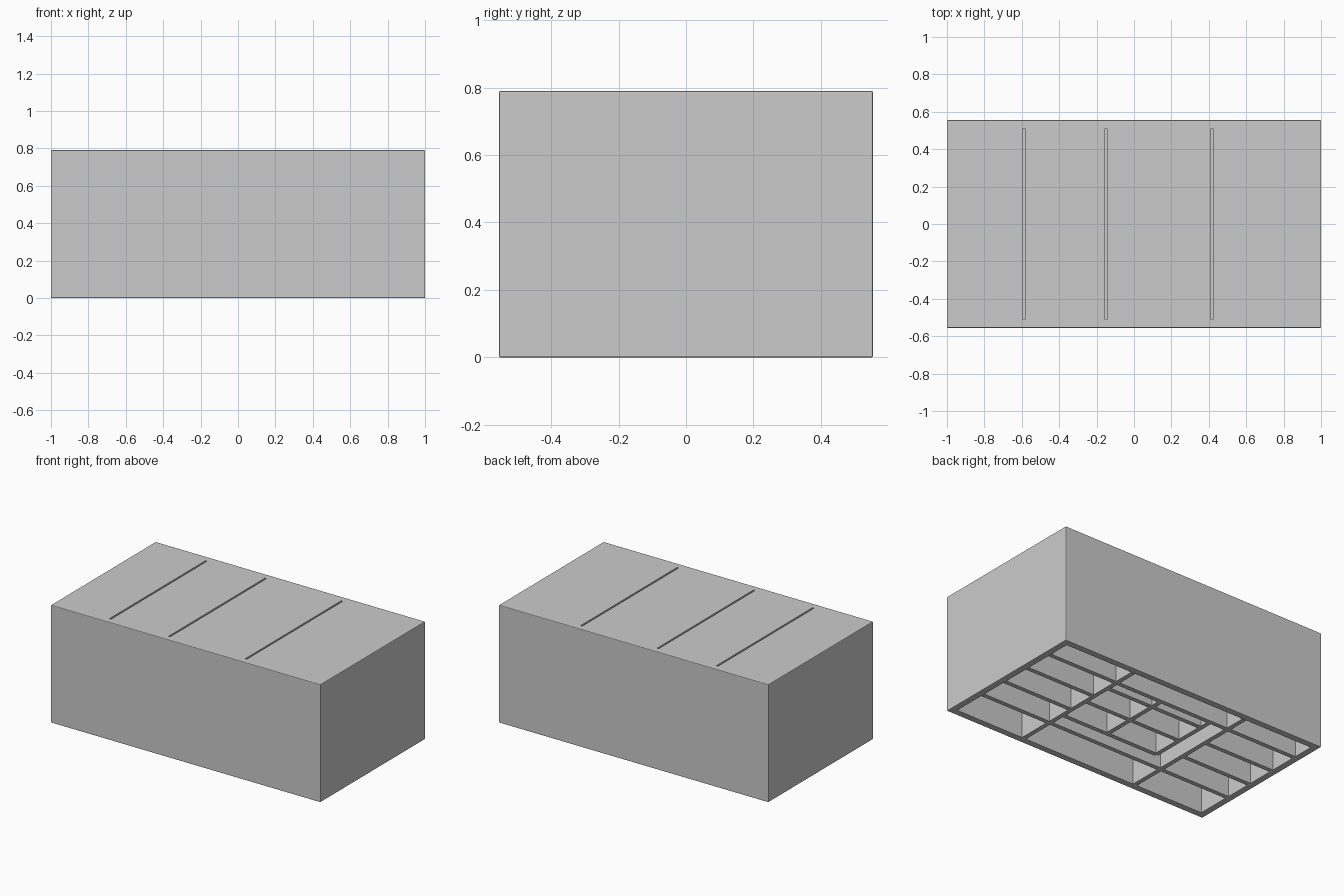
import bpy

if "Cube" in bpy.data.objects:
    bpy.data.objects.remove(bpy.data.objects["Cube"])

W, D, H = 2.0, 1.11, 0.79
X, Y = W / 2, D / 2
WALL, T = 0.045, 0.03


def box(name, x0, x1, y0, y1, z0, z1, bevel=0.0):
    bpy.ops.mesh.primitive_cube_add(size=1, location=((x0 + x1) / 2, (y0 + y1) / 2, (z0 + z1) / 2))
    ob = bpy.context.object
    ob.name = name
    ob.scale = (x1 - x0, y1 - y0, z1 - z0)
    bpy.ops.object.transform_apply(location=False, rotation=False, scale=True)
    if bevel:
        m = ob.modifiers.new("edge", "BEVEL")
        m.width, m.segments = bevel, 2
    return ob


# Outer case walls, open side facing down
for s, n in ((-1, "left"), (1, "right")):
    a, b = sorted((s * X, s * (X - WALL)))
    box(n + "_side", a, b, -Y, Y, 0, H, 0.004)
for s, n in ((-1, "front"), (1, "rear")):
    a, b = sorted((s * Y, s * (Y - WALL)))
    box(n + "_board", -X, X, a, b, 0, H, 0.004)

# Closed back with four panels separated by thin grooves
IX, IY = X - WALL, Y - WALL
box("backing", -IX, IX, -IY, IY, H - 0.035, H - 0.015)
seams = [-X + 0.01, -0.59, -0.15, 0.417, X - 0.01]
for i in range(4):
    box(f"back_panel_{i}", seams[i] + 0.006, seams[i + 1] - 0.006, -Y + 0.02, Y - 0.02, H - 0.016, H)

ZT = H - 0.03


def shelf(name, x0, x1, y):
    box(name, x0, x1, y - T / 2, y + T / 2, 0, ZT)


def upright(name, x, y0, y1):
    box(name, x - T / 2, x + T / 2, y0, y1, 0, ZT)


# Two full dividers make three bays
DX = 0.435
for s in (-1, 1):
    upright("bay_divider", s * DX, -IY, IY)
    # Four shelves in each outer bay
    a, b = sorted((s * DX, s * IX))
    for y in (0.355, 0.145, -0.065, -0.27):
        shelf("outer_shelf", a, b, y)

# Middle bay: full shelves with an inner grid and narrow gap at one side
for y in (0.355, -0.27):
    shelf("middle_shelf", -DX, DX, y)
for y in (0.27, 0.065, -0.15):
    shelf("grid_shelf", -0.30, DX, y)
for x in (0.085, -0.30):
    upright("grid_upright", x, -0.15, 0.355)
